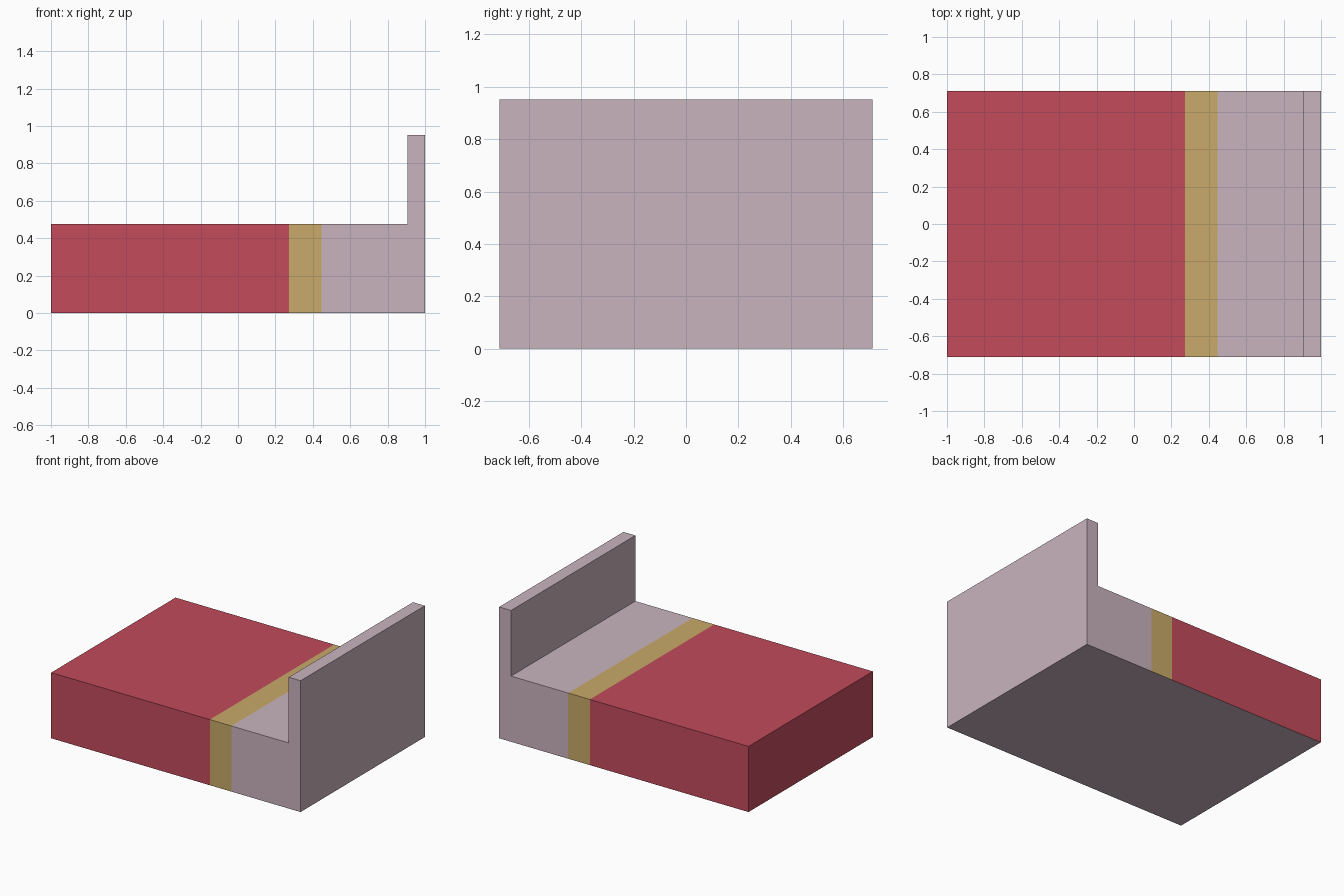
import bpy, bmesh
from mathutils import Vector

if "Cube" in bpy.data.objects:
    bpy.data.objects.remove(bpy.data.objects["Cube"])

HALF_W, BED_H, HEAD_H = 0.712, 0.476, 0.952
HEAD_X, COVER_X, BAND_X = 0.905, 0.273, 0.446


def material(name, rgb):
    m = bpy.data.materials.new(name)
    m.diffuse_color = (*rgb, 1.0)
    m.use_nodes = True
    m.node_tree.nodes["Principled BSDF"].inputs["Base Color"].default_value = m.diffuse_color
    return m


mats = [material("pale_pink", (0.584, 0.456, 0.509)),
        material("red_cover", (0.546, 0.070, 0.107)),
        material("gold_band", (0.584, 0.402, 0.144))]

# Bed: side profile of mattress and headboard, extruded across the width
profile = [(-1, 0), (1, 0), (1, HEAD_H), (HEAD_X, HEAD_H), (HEAD_X, BED_H), (-1, BED_H)]
bm = bmesh.new()
side = bm.faces.new([bm.verts.new((x, -HALF_W, z)) for x, z in profile])
out = bmesh.ops.extrude_face_region(bm, geom=[side])
bmesh.ops.translate(bm, vec=(0, 2 * HALF_W, 0),
                    verts=[v for v in out["geom"] if isinstance(v, bmesh.types.BMVert)])

# Cuts at the cover edges and at the headboard
for x in (COVER_X, BAND_X, HEAD_X):
    bmesh.ops.bisect_plane(bm, geom=bm.verts[:] + bm.edges[:] + bm.faces[:], dist=1e-5,
                           plane_co=(x, 0, 0), plane_no=(1, 0, 0))
bmesh.ops.recalc_face_normals(bm, faces=bm.faces[:])

# Cover and folded band wrap all but the underside
for f in bm.faces:
    x = f.calc_center_median().x
    if f.normal.z < -0.5 or x > BAND_X:
        f.material_index = 0
    else:
        f.material_index = 1 if x < COVER_X else 2

mesh = bpy.data.meshes.new("bed_with_headboard")
bm.to_mesh(mesh)
bm.free()
for m in mats:
    mesh.materials.append(m)
bed = bpy.data.objects.new("bed_with_headboard", mesh)
bpy.context.collection.objects.link(bed)
